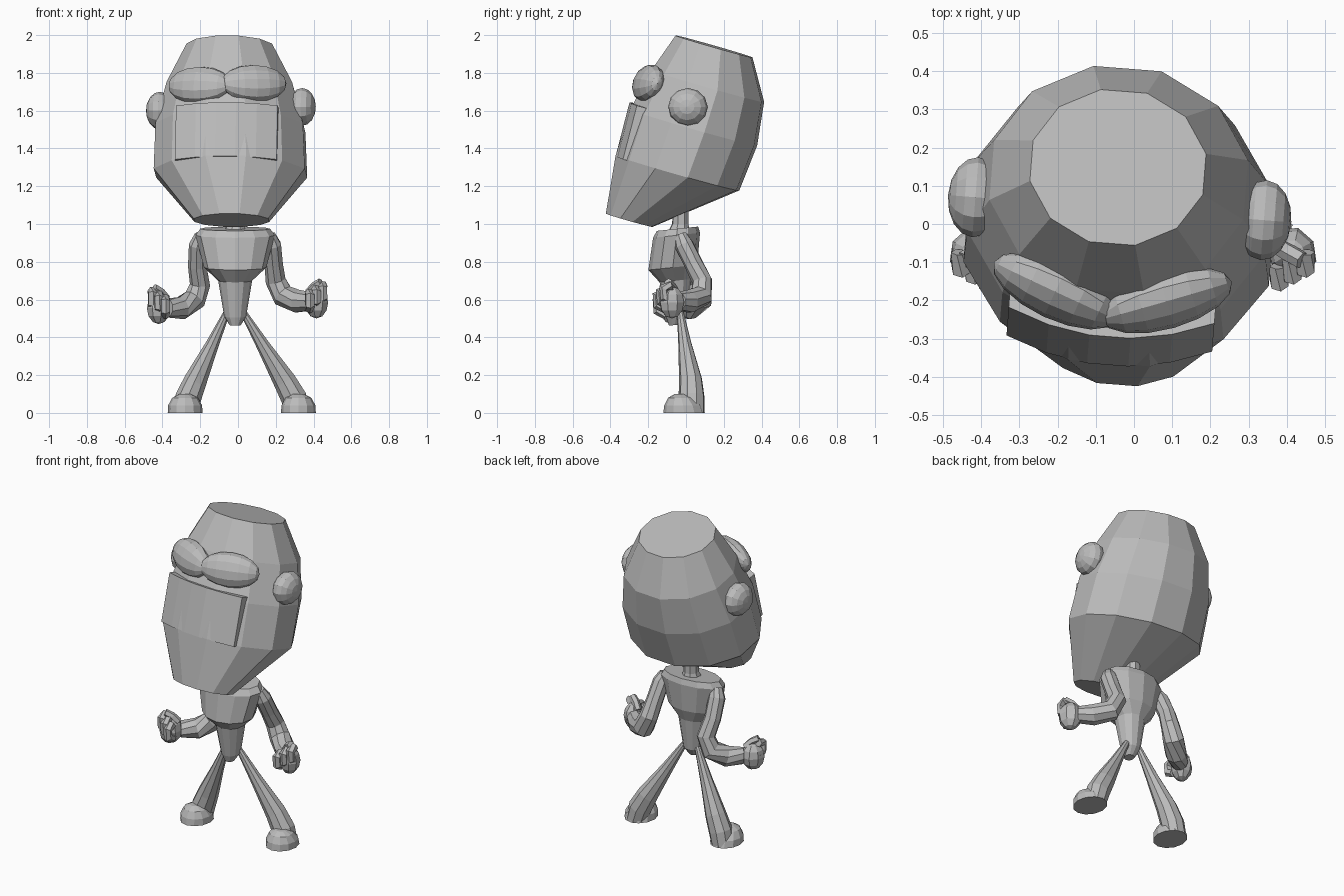
import bpy, bmesh, math
from math import sin, cos, pi, radians
from mathutils import Vector, Matrix

old = bpy.data.objects.get("Cube")
if old:
    bpy.data.objects.remove(old, do_unlink=True)

grey = bpy.data.materials.new("plain grey")
grey.use_nodes = True
COLOUR = (0.5, 0.5, 0.5, 1)
grey.diffuse_color = COLOUR
grey.node_tree.nodes["Principled BSDF"].inputs["Base Color"].default_value = COLOUR


def finish(name, bm):
    bmesh.ops.recalc_face_normals(bm, faces=bm.faces)
    mesh = bpy.data.meshes.new(name)
    bm.to_mesh(mesh)
    bm.free()
    mesh.materials.append(grey)
    obj = bpy.data.objects.new(name, mesh)
    bpy.context.collection.objects.link(obj)
    return obj


def skin(name, rings):
    """Joins rings of points into a closed, capped surface."""
    bm = bmesh.new()
    loops = [[bm.verts.new(p) for p in ring] for ring in rings]
    n = len(loops[0])
    for a, b in zip(loops, loops[1:]):
        for i in range(n):
            j = (i + 1) % n
            bm.faces.new((a[i], a[j], b[j], b[i]))
    bm.faces.new(loops[0])
    bm.faces.new(loops[-1])
    return finish(name, bm)


def loft(name, sections, sides, tilt=0, turn=0, yaw=0):
    """Sections are (x, y, z, half width, half depth), tilted back by tilt."""
    rot = Matrix.Rotation(yaw, 3, "Z") @ Matrix.Rotation(tilt, 3, "X")
    angles = [turn + 2 * pi * i / sides for i in range(sides)]
    return skin(name, [[Vector((x, y, z)) + rot @ Vector((rx * cos(a), ry * sin(a), 0))
                        for a in angles] for x, y, z, rx, ry in sections])


def tube(name, path, sides=9):
    """Path points are (x, y, z, radius)."""
    pts = [Vector(p[:3]) for p in path]
    rings = []
    for i, p in enumerate(pts):
        along = (pts[min(i + 1, len(pts) - 1)] - pts[max(i - 1, 0)]).normalized()
        side = along.cross(Vector((0.3, 1, 0.1))).normalized()
        other = along.cross(side)
        r = path[i][3]
        rings.append([p + r * (cos(t) * side + sin(t) * other)
                      for t in (2 * pi * k / sides for k in range(sides))])
    return skin(name, rings)


def ball(name, centre, radii, rot=(0, 0, 0), segs=12, rows=8, pole="Z"):
    bm = bmesh.new()
    bmesh.ops.create_uvsphere(bm, u_segments=segs, v_segments=rows, radius=1)
    if pole == "X":
        bmesh.ops.rotate(bm, verts=bm.verts, matrix=Matrix.Rotation(pi / 2, 3, "Y"))
    bmesh.ops.scale(bm, verts=bm.verts, vec=radii)
    obj = finish(name, bm)
    obj.location, obj.rotation_euler = centre, rot
    return obj


YAW = radians(-4.5)

# Head: tilted barrel with flat ends
loft("head", [
    (-.035, -.30, 1.02, .205, .13),
    (-.04, -.045, 1.27, .415, .345),
    (-.04, .04, 1.51, .405, .355),
    (-.04, .115, 1.73, .345, .315),
    (-.042, .148, 1.94, .235, .215)], 12, radians(-16), radians(15), YAW)

# Brow pads, ears
for label, x, y, z, ang in (("right", -.205, -.175, 1.735, -25), ("left", .085, -.2, 1.745, 16)):
    ball(label + "_eye", (x, y, z), (.178, .07, .103),
         (radians(-20), 0, radians(ang)), pole="X")
for label, x, y, z in (("right", -.415, .07, 1.6), ("left", .34, .01, 1.62)):
    ball(label + "_ear", (x, y, z), (.072, .105, .1), (0, 0, YAW), 12, 8, "X")

# Mouth plate: curved slab on the face
bm = bmesh.new()
columns = []
for i in range(6):
    u = -.27 + .108 * i
    column = []
    for y, z in ((-.372, 1.36), (-.298, 1.645), (-.225, 1.625), (-.30, 1.34)):
        p = Matrix.Rotation(YAW, 3, "Z") @ Vector((u, y + .8 * u * u, z - .25 * u * u))
        column.append(bm.verts.new(p + Vector((-.04, 0, 0))))
    columns.append(column)
for a, b in zip(columns, columns[1:]):
    for k in range(4):
        m = (k + 1) % 4
        bm.faces.new((a[k], a[m], b[m], b[k]))
bm.faces.new(columns[0])
bm.faces.new(columns[-1])
finish("mouth_plate", bm)

# Neck and torso
tube("neck", [(-.015, -.035, .95, .065), (-.015, -.03, 1.0, .045), (-.015, -.03, 1.16, .042)], 8)
loft("torso", [
    (-.015, -.06, .465, .03, .03),
    (-.015, -.05, .51, .058, .055),
    (-.015, -.055, .70, .09, .085),
    (-.015, -.07, .77, .165, .13),
    (-.015, -.05, .94, .21, .125),
    (-.015, -.045, .975, .185, .11)], 12, radians(6))

# Legs with domed feet
for label, s, foot_x in (("right", -1, -.28), ("left", 1, .32)):
    hip = -.015 + s * .045
    path = []
    for t, y, z, r in ((0, -.03, .53, .018), (.35, -.005, .36, .036),
                       (.75, .025, .17, .062), (.92, .03, .08, .07), (1, .03, 0, .07)):
        path.append((hip + (foot_x - hip) * t, y, z, r))
    leg = tube(label + "_leg", path)
    for v in leg.data.vertices:
        v.co.z = max(v.co.z, 0)
    for v in leg.data.vertices[-9:]:
        v.co.z = 0
    loft(label + "_foot", [
        (foot_x, -.01, 0, .092, .11), (foot_x, -.015, .04, .09, .1),
        (foot_x, -.025, .08, .068, .07), (foot_x, -.03, .1, .03, .03)], 12)

# Bent arms with fists
arms = {
    "right": [(-.195, -.03, .94, .035), (-.21, -.01, .89, .05), (-.215, .04, .78, .05),
              (-.2, .085, .68, .055), (-.23, .08, .6, .062), (-.3, .02, .555, .062),
              (-.375, -.04, .555, .05)],
    "left": [(.165, -.03, .94, .035), (.18, -.01, .89, .05), (.19, .04, .79, .05),
             (.2, .085, .7, .055), (.24, .08, .62, .062), (.32, .015, .59, .062),
             (.385, -.04, .59, .05)]}
for label, s, hand in (("right", -1, Vector((-.42, -.075, .555))),
                       ("left", 1, Vector((.415, -.075, .585)))):
    tube(label + "_arm", arms[label])
    ball(label + "_palm", hand, (.062, .07, .085), (0, 0, s * .5), 8, 6)
    # Curled fingers side by side, thumb folded across the top
    for k in range(3):
        root = hand + Vector((s * (-.035 + .034 * k), -.03 + .018 * k, -.035 + .02 * k))
        bend = ((0, 0, 0), (0, -.045, .02), (0, -.05, .07), (0, -.005, .085))
        tube(f"{label}_finger_{k + 1}",
             [(*(root + Vector(b)), .026) for b in bend], 6)
    thumb = ((-.04, .02, .05), (-.01, .0, .085), (.025, -.02, .105))
    tube(label + "_thumb",
         [(*(hand + Vector((s * a, b, c))), .024) for a, b, c in thumb], 6)
